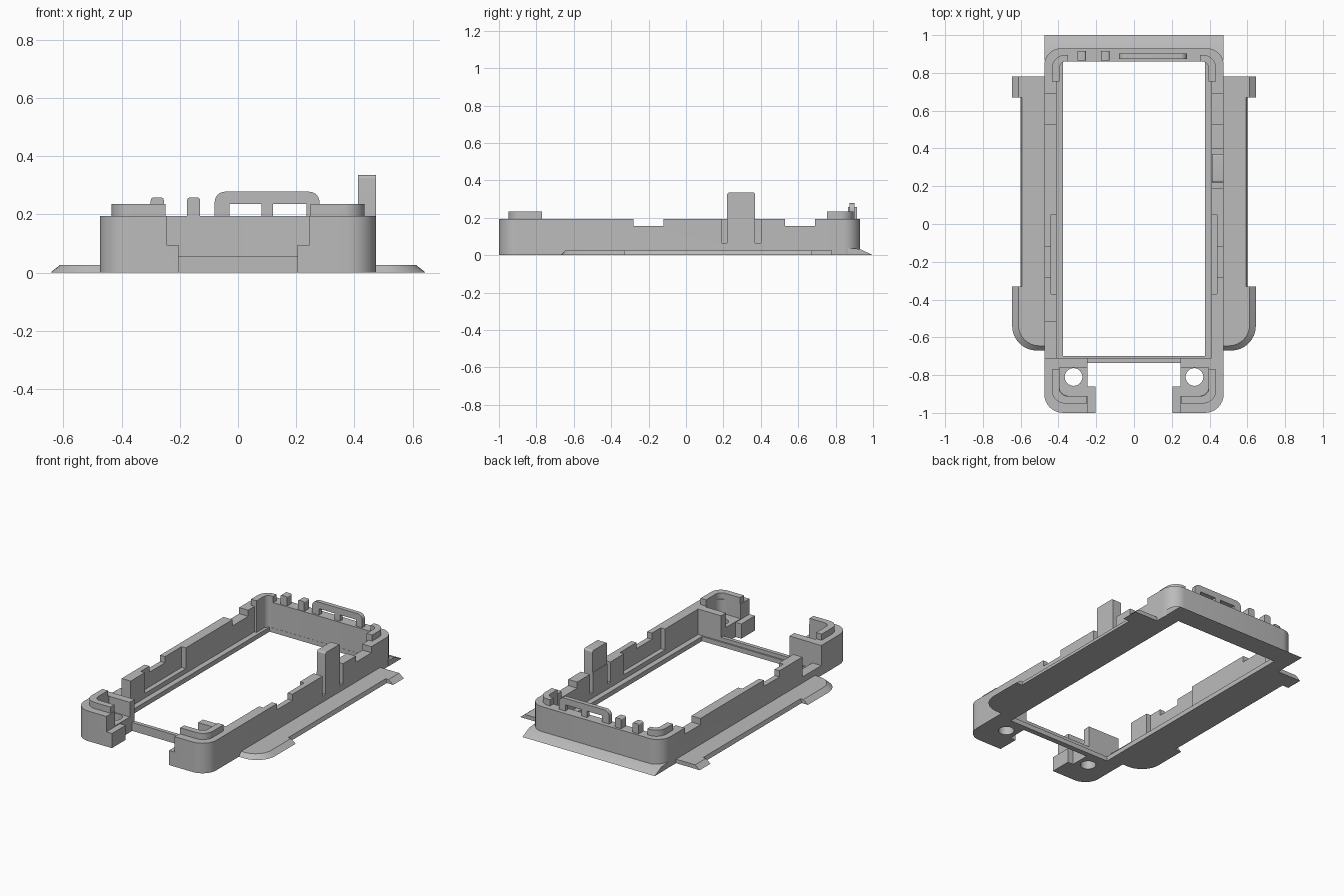
import bpy, bmesh, math
from mathutils import Vector

cube = bpy.data.objects.get("Cube")
if cube:
    bpy.data.objects.remove(cube, do_unlink=True)

GREY = (0.5, 0.5, 0.5, 1)
mat = bpy.data.materials.new("plain grey")
mat.use_nodes = True
mat.diffuse_color = GREY
mat.node_tree.nodes["Principled BSDF"].inputs["Base Color"].default_value = GREY


def outline(corners, steps=8):
    """Round each (x, y, radius) corner and return plain points."""
    pts = []
    for i, (x, y, *r) in enumerate(corners):
        p = Vector((x, y))
        if not r:
            pts.append(p)
            continue
        a = (Vector(corners[i - 1][:2]) - p).normalized() * r[0]
        b = (Vector(corners[(i + 1) % len(corners)][:2]) - p).normalized() * r[0]
        for k in range(steps + 1):
            t = k / steps * math.pi / 2
            pts.append(p + a * (1 - math.sin(t)) + b * (1 - math.cos(t)))
    return pts


def rect(x0, x1, y0, y1):
    return [(x0, y0), (x1, y0), (x1, y1), (x0, y1)]


def prism(name, corners, z0, z1, top=None, side=1, axis="z"):
    """Extrude an outline; side=-1 mirrors it, axis x stands it up."""
    low = outline(corners)
    high = outline(top) if top else low
    bm = bmesh.new()

    def ring(pts, z):
        if axis == "x":
            return [bm.verts.new((z * side, p.x, p.y)) for p in pts]
        if axis == "y":
            return [bm.verts.new((p.x * side, z, p.y)) for p in pts]
        return [bm.verts.new((p.x * side, p.y, z)) for p in pts]

    a, b = ring(low, z0), ring(high, z1)
    bm.faces.new(a)
    bm.faces.new(b)
    for i in range(len(a)):
        j = (i + 1) % len(a)
        bm.faces.new((a[i], a[j], b[j], b[i]))
    bmesh.ops.recalc_face_normals(bm, faces=bm.faces)
    mesh = bpy.data.meshes.new(name)
    bm.to_mesh(mesh)
    bm.free()
    mesh.materials.append(mat)
    ob = bpy.data.objects.new(name, mesh)
    bpy.context.collection.objects.link(ob)
    return ob


def activate(ob):
    bpy.ops.object.select_all(action="DESELECT")
    ob.select_set(True)
    bpy.context.view_layer.objects.active = ob


def cut(ob, corners, z0, z1=0.5, side=1, axis="z"):
    tool = prism("cutter", corners, z0, z1, side=side, axis=axis)
    tool.hide_render = True
    mod = ob.modifiers.new("cut", "BOOLEAN")
    mod.operation, mod.solver, mod.object = "DIFFERENCE", "EXACT", tool
    activate(ob)
    bpy.ops.object.modifier_apply(modifier=mod.name)
    bpy.data.objects.remove(tool, do_unlink=True)


parts = []
W, H, LEDGE = 0.475, 0.195, 0.03

# Main frame with window opening and inner ledge
frame = prism("frame", [(-W, -1, 0.1), (W, -1, 0.1), (W, 0.93, 0.09), (-W, 0.93, 0.09)], 0, H)
parts.append(frame)
cut(frame, rect(-0.375, 0.375, -0.7, 0.86), -0.1)
cut(frame, [(-0.41, -0.71), (0.41, -0.71), (0.41, 0.861, 0.05), (-0.41, 0.861, 0.05)], LEDGE)

# Open front with a low cross bar
cut(frame, rect(-0.205, 0.205, -1.1, -0.735), -0.1)
cut(frame, rect(-0.245, 0.245, -0.86, -0.735), -0.1)
cut(frame, rect(-0.245, 0.245, -1.1, -0.8), 0.095)
cut(frame, rect(-0.245, 0.245, -0.82, -0.65), 0.055)

for s in (1, -1):
    # Screw pockets in the front corners
    cut(frame, [(0.22, -0.91), (0.395, -0.91, 0.05), (0.395, -0.76), (0.22, -0.76)], 0.1, side=s)
    hole = [(0.32 + 0.047 * math.cos(k * math.tau / 24), -0.81 + 0.047 * math.sin(k * math.tau / 24))
            for k in range(24)]
    cut(frame, hole, -0.1, side=s)
    # Side wall notches and thinned stretch
    for y0, y1 in ((-0.28, -0.12), (0.53, 0.69)):
        cut(frame, rect(0.4, 0.6, y0, y1), 0.155, side=s)
    cut(frame, rect(0.39, 0.44, -0.37, 0.05), 0.06, side=s)

# Gaps beside the latch, and the low stretch of the right wall
for y0, y1 in ((0.19, 0.22), (0.37, 0.4)):
    cut(frame, rect(0.39, 0.6, y0, y1), 0.065)
cut(frame, rect(-0.6, -0.405, -0.709, -0.515), 0.065)

# Tall latch
parts.append(prism("latch", [(0.22, 0.15), (0.37, 0.15), (0.37, 0.335, 0.012), (0.22, 0.335, 0.012)],
                   0.412, W, axis="x"))

# Raised corner lips
for s, tag in ((1, "left"), (-1, "right")):
    parts.append(prism(f"front_lip_{tag}", [
        (0.25, -0.95), (0.435, -0.95, 0.07), (0.435, -0.77), (0.395, -0.77),
        (0.395, -0.91, 0.04), (0.25, -0.91)], 0.15, 0.235, side=s))
    parts.append(prism(f"back_lip_{tag}", [
        (0.435, 0.755), (0.435, 0.895, 0.07), (0.35, 0.895), (0.35, 0.861),
        (0.395, 0.861, 0.035), (0.395, 0.755)], LEDGE, 0.235, side=s))

    # Side flange with sloping outer edge and wider ends
    def flange(end, mid, front, r):
        return [(0.45, front), (end, front, r), (end, -0.33), (mid, -0.33),
                (mid, 0.67), (end, 0.67), (end, 0.78), (0.45, 0.78)]
    parts.append(prism(f"flange_{tag}", flange(0.645, 0.6, -0.67, 0.13), 0, 0.026,
                       flange(0.612, 0.592, -0.645, 0.11), side=s))

# Sloping skirt along the back
parts.append(prism("back_skirt", [(0.865, 0), (1.0, 0), (0.93, 0.033), (0.865, 0.04)],
                   -W, W, axis="x"))

# Back wall pegs and handle loop
for i, (x0, x1) in enumerate(((-0.3, -0.255), (-0.175, -0.13))):
    parts.append(prism(f"peg_{i + 1}", [(x0, 0.15), (x1, 0.15), (x1, 0.258, 0.01), (x0, 0.258, 0.01)],
                       0.865, 0.915, axis="y"))
loop = prism("loop", [(-0.08, 0.15), (0.28, 0.15), (0.28, 0.278, 0.035), (-0.08, 0.278, 0.035)],
             0.874, 0.902, axis="y")
for x0, x1 in ((-0.03, 0.08), (0.12, 0.235)):
    cut(loop, rect(x0, x1, H, 0.236), 0.8, 1.0, axis="y")
parts.append(loop)

for ob in parts:
    activate(ob)
    bpy.ops.object.shade_smooth_by_angle(angle=math.radians(30))
